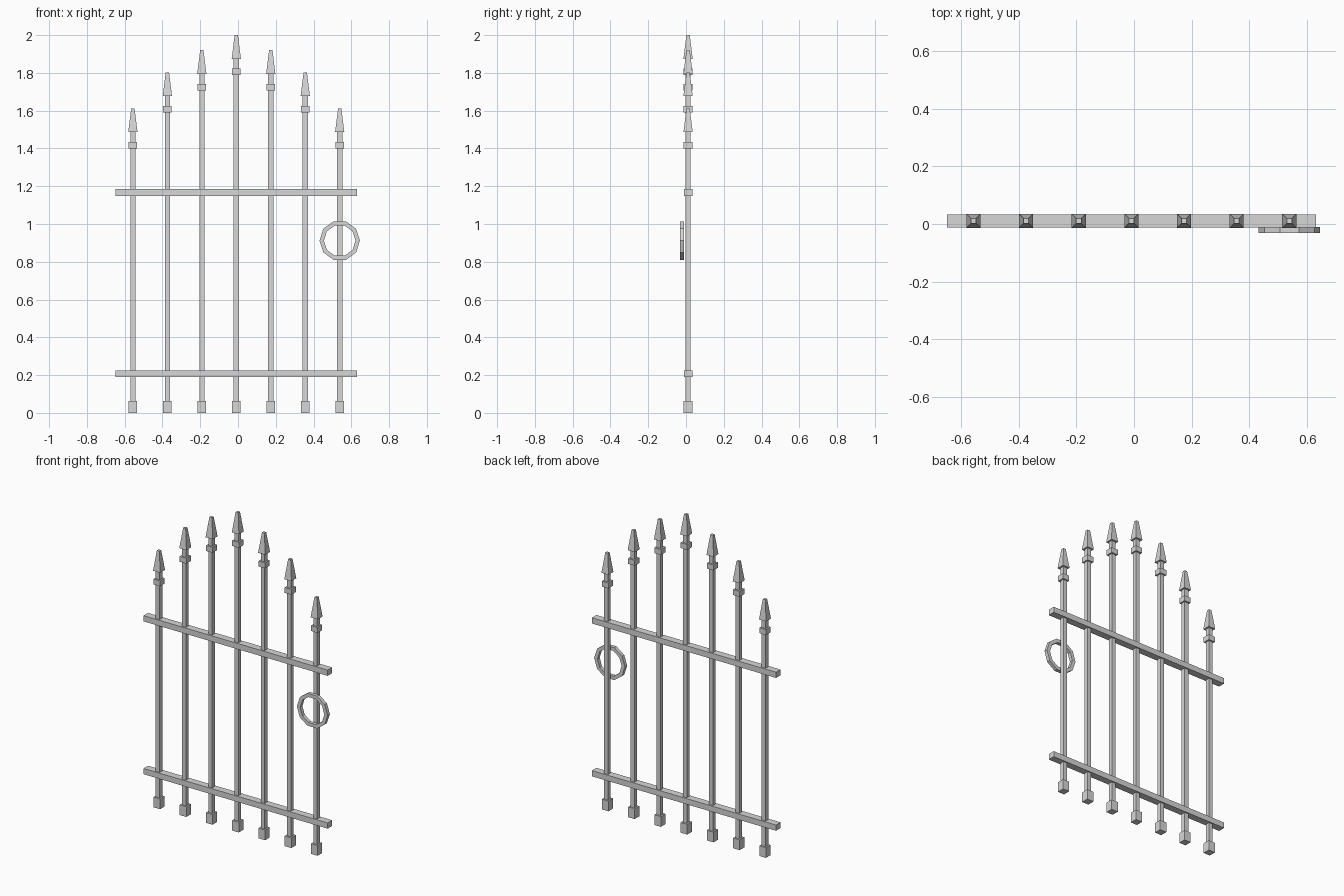
import bpy
import math

cube = bpy.data.objects.get("Cube")
if cube:
    bpy.data.objects.remove(cube, do_unlink=True)

iron = bpy.data.materials.new("light_grey_iron")
iron.use_nodes = True
GREY = (0.68, 0.68, 0.68, 1)
iron.diffuse_color = GREY
iron.node_tree.nodes["Principled BSDF"].inputs["Base Color"].default_value = GREY

CX, CY = -0.009, 0.011      # middle of the bar row
SPACING = 0.1825


def mesh_object(name, verts, faces):
    mesh = bpy.data.meshes.new(name)
    mesh.from_pydata(verts, [], faces)
    mesh.materials.append(iron)
    obj = bpy.data.objects.new(name, mesh)
    bpy.context.collection.objects.link(obj)
    return obj


def block(name, x, z0, z1, width, depth, top_scale=1):
    """Upright box centred on the bar row, optionally tapered to the top."""
    verts = [(x + sx * width * s / 2, CY + sy * depth * s / 2, z)
             for z, s in ((z0, 1), (z1, top_scale))
             for sx, sy in ((-1, -1), (1, -1), (1, 1), (-1, 1))]
    sides = [(i, (i + 1) % 4, (i + 1) % 4 + 4, i + 4) for i in range(4)]
    return mesh_object(name, verts, [(3, 2, 1, 0), (4, 5, 6, 7)] + sides)


# Upright bars, each with a foot, a collar and a spear tip
tips = [2.0, 1.92, 1.803, 1.612]
for i in range(-3, 4):
    x, top = CX + i * SPACING, tips[abs(i)]
    n = i + 4
    block(f"bar_{n}", x, 0.03, top - 0.12, 0.027, 0.027)
    block(f"foot_{n}", x, 0, 0.064, 0.046, 0.046)
    block(f"collar_{n}", x, top - 0.212, top - 0.178, 0.046, 0.046)
    block(f"spear_tip_{n}", x, top - 0.126, top, 0.049, 0.049, 0.36)

# Cross rails
for name, z in (("lower_rail", 0.207), ("upper_rail", 1.167)):
    block(name, CX, z - 0.018, z + 0.018, 1.28, 0.045)

# Ten-sided handle ring with a rectangular section
SIDES = 10
OUTER, INNER = 0.107, 0.084
FRONT, BACK = -0.032, -0.01
section = [(OUTER, FRONT), (OUTER, BACK), (INNER, BACK), (INNER, FRONT)]
verts = []
for k in range(SIDES):
    a = math.tau * k / SIDES
    verts += [(CX + 3 * SPACING + r * math.cos(a), y, 0.912 + r * math.sin(a))
              for r, y in section]
faces = []
for k in range(SIDES):
    a, b = 4 * k, 4 * ((k + 1) % SIDES)
    for j in range(4):
        m = (j + 1) % 4
        faces.append((a + j, a + m, b + m, b + j))
mesh_object("handle_ring", verts, faces)
